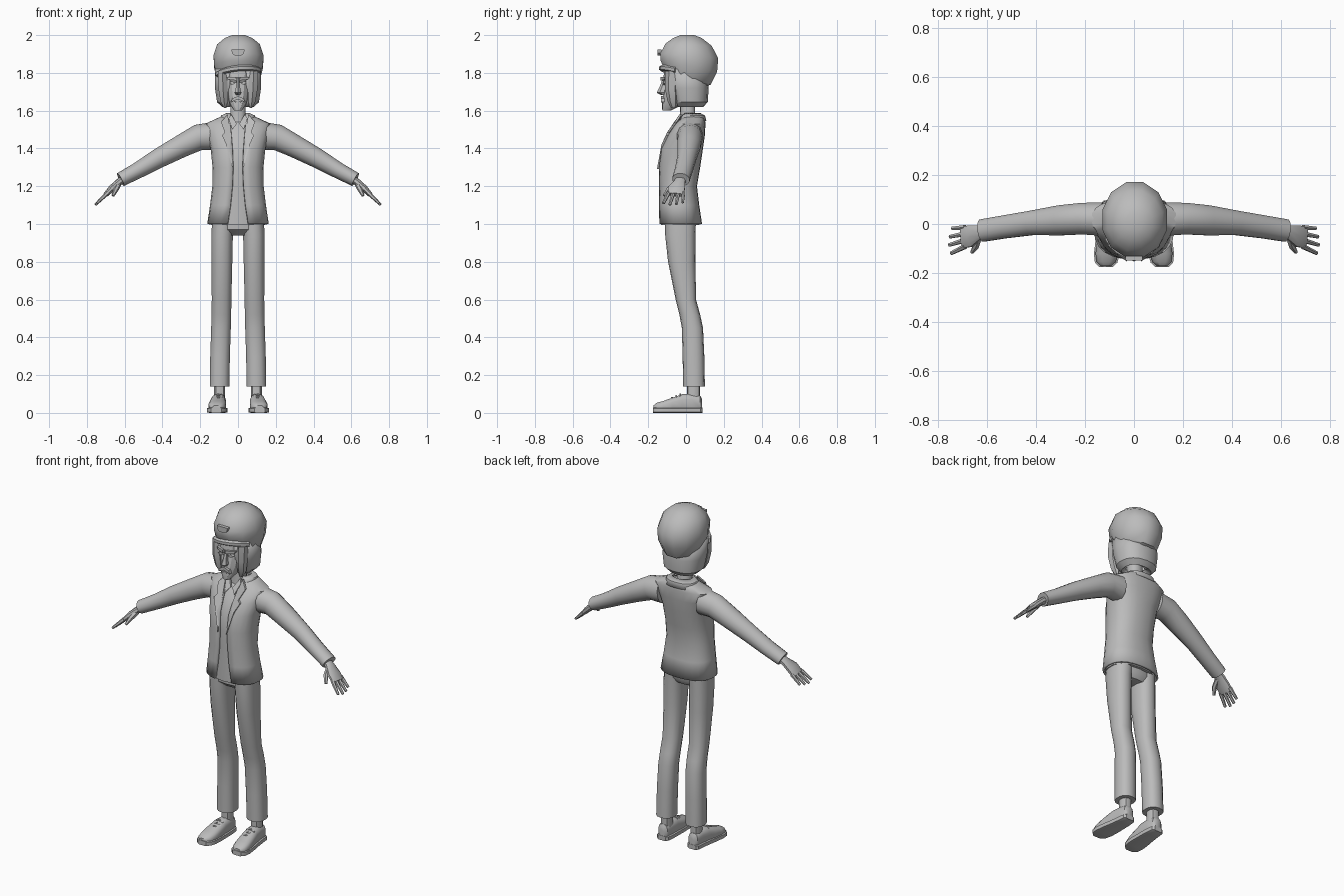
import bpy, bmesh, math
from mathutils import Vector

cube = bpy.data.objects.get("Cube")
if cube:
    bpy.data.objects.remove(cube, do_unlink=True)

grey = bpy.data.materials.new("plain_grey")
grey.use_nodes = True
grey.diffuse_color = (0.5, 0.5, 0.5, 1)
grey.node_tree.nodes["Principled BSDF"].inputs["Base Color"].default_value = (0.5, 0.5, 0.5, 1)


def finish(name, bm, angle=40, thick=0):
    bmesh.ops.recalc_face_normals(bm, faces=bm.faces[:])
    mesh = bpy.data.meshes.new(name)
    bm.to_mesh(mesh)
    bm.free()
    mesh.materials.append(grey)
    ob = bpy.data.objects.new(name, mesh)
    bpy.context.collection.objects.link(ob)
    bpy.ops.object.select_all(action='DESELECT')
    ob.select_set(True)
    bpy.context.view_layer.objects.active = ob
    bpy.ops.object.shade_smooth_by_angle(angle=math.radians(angle))
    if thick:
        mod = ob.modifiers.new("thickness", 'SOLIDIFY')
        mod.thickness = thick
        mod.offset = -1
    return ob


def loft(name, rows, closed=True, angle=40, thick=0):
    """Skin a list of equally long point rings."""
    bm = bmesh.new()
    rings = [[bm.verts.new(p) for p in row] for row in rows]
    n = len(rings[0])
    for a, b in zip(rings, rings[1:]):
        for i in range(n if closed else n - 1):
            j = (i + 1) % n
            bm.faces.new((a[i], a[j], b[j], b[i]))
    if closed:
        bm.faces.new(rings[0])
        bm.faces.new(rings[-1])
    return finish(name, bm, angle, thick)


def power(v, e):
    return math.copysign(abs(v) ** e, v)


def ring(c, u, v, n=14, e=1.0):
    c, u, v = Vector(c), Vector(u), Vector(v)
    ts = [2 * math.pi * (i + .5) / n for i in range(n)]
    return [c + u * power(math.cos(t), e) + v * power(math.sin(t), e) for t in ts]


def level(z, a, front, back, cx=0, n=14, e=.85, slope=0):
    """Horizontal ring between a front and a back depth."""
    r = (back - front) / 2
    return ring((cx, (front + back) / 2, z), (a, 0, 0), (0, r, slope * r), n, e)


def open_level(z, a, front, back, gap, n=22, e=.85):
    """Horizontal ring left open at the front."""
    t0 = math.asin((gap / a) ** (1 / e))
    c, r = (front + back) / 2, (back - front) / 2
    ts = [t0 + (2 * math.pi - 2 * t0) * i / n for i in range(n + 1)]
    return [(a * power(math.sin(t), e), c - r * power(math.cos(t), e), z) for t in ts]


def tube(name, path, n=12, e=1.0, angle=40):
    """Limb along (point, depth radius, height radius)."""
    pts = [Vector(p[0]) for p in path]
    rows = []
    for i, (p, ry, rz) in enumerate(path):
        d = (pts[min(i + 1, len(pts) - 1)] - pts[max(i - 1, 0)]).normalized()
        up = d.cross(Vector((0, 1, 0))).normalized()
        rows.append(ring(p, up.cross(d) * ry, up * rz, n, e))
    return loft(name, rows, angle=angle)


def plate(name, pts, depth=.012):
    """Flat outline given thickness towards the back."""
    bm = bmesh.new()
    f = bm.faces.new([bm.verts.new(p) for p in pts])
    ext = bmesh.ops.extrude_face_region(bm, geom=[f], use_keep_orig=True)
    moved = [g for g in ext["geom"] if isinstance(g, bmesh.types.BMVert)]
    bmesh.ops.translate(bm, vec=(0, depth, 0), verts=moved)
    return finish(name, bm, 20)


# Torso
jacket = [(1.0, .163, -.145, .085, .055), (1.1, .148, -.145, .07, .04),
          (1.2, .136, -.143, .058, .03), (1.3, .135, -.145, .075, .026),
          (1.4, .145, -.135, .09, .03), (1.47, .163, -.1, .1, .035),
          (1.53, .175, -.06, .103, .04), (1.56, .11, -.03, .1, .045),
          (1.58, .065, -.01, .085, .04)]
loft("jacket", [open_level(*r) for r in jacket], False, 50, .012)
loft("shirt", [level(z - .005, a - .016, f + .012, b - .016) for z, a, f, b, g in jacket[:-1]])
loft("neck", [level(z, a, f, b) for z, a, f, b in
              [(1.5, .055, -.04, .07), (1.56, .042, -.03, .05), (1.7, .04, -.035, .045)]])
loft("collar", [open_level(z, a, f, b, .04) for z, a, f, b in
                [(1.545, .105, -.045, .108), (1.575, .088, -.025, .1), (1.588, .06, -.015, .075)]],
     False, 30, .01)
loft("hips", [level(z, a, f, b) for z, a, f, b in
              [(.94, .09, -.075, .03), (.97, .138, -.11, .05), (1.06, .138, -.115, .055)]])

for s, side in ((1, "left"), (-1, "right")):
    # Lapel and shirt collar point
    plate(side + "_lapel", [(s * x, y, z) for x, y, z in
          [(.028, -.154, 1.29), (.062, -.13, 1.42), (.085, -.105, 1.47), (.07, -.1, 1.485),
           (.09, -.06, 1.54), (.055, -.035, 1.58), (.035, -.1, 1.47)]])
    plate(side + "_shirt_collar", [(s * x, y, z) for x, y, z in
          [(.006, -.062, 1.53), (.03, -.08, 1.5), (.05, -.045, 1.56), (.035, -.03, 1.58)]])

    # Sleeve, cuff and hand
    tube(side + "_sleeve", [((s * x, y, z), ry, rz) for x, y, z, ry, rz in
         [(.13, .02, 1.465, .07, .075), (.21, .022, 1.458, .066, .069),
          (.3, .015, 1.412, .063, .06), (.42, .004, 1.348, .051, .052),
          (.53, -.012, 1.284, .048, .043), (.622, -.027, 1.235, .047, .038)]], 14)
    tube(side + "_palm", [((s * x, y, z), ry, rz) for x, y, z, ry, rz in
         [(.6, -.027, 1.24, .027, .022), (.63, -.033, 1.222, .03, .019),
          (.67, -.05, 1.187, .046, .018), (.7, -.055, 1.155, .045, .013)]], 10, .8)
    for i, reach in enumerate((.92, 1.05, 1.0, .85)):
        y = -.092 + .026 * i
        tube(f"{side}_finger_{i + 1}", [((s * (.69 + .062 * k * reach), y + (y + .04) * .3 * k - .012 * k,
             1.165 - .06 * k * reach), .011 - .003 * k, .012 - .005 * k) for k in (0, .5, 1)], 6)
    tube(side + "_thumb", [((s * x, y, z), r, r) for x, y, z, r in
         [(.632, -.05, 1.21, .014), (.645, -.09, 1.185, .014), (.662, -.115, 1.15, .008)]], 6)

    # Trouser leg and ankle
    loft(side + "_trouser_leg", [level(z, a, f, b, s * x) for z, x, a, f, b in
         [(.14, .0975, .053, -.015, .1), (.3, .095, .053, -.018, .097),
          (.45, .09, .053, -.022, .09), (.52, .088, .053, -.035, .075),
          (.6, .087, .053, -.055, .053), (.8, .085, .056, -.095, .05),
          (.94, .084, .058, -.11, .05), (1.03, .078, .06, -.112, .053)]])
    loft(side + "_ankle", [level(z, .03, .005, .075, s * .097, 10) for z in (.06, .16)])

    # Shoe with sole and laces
    shoe = [(.085, .1, .022, .075), (.075, .1, .034, .092), (.03, .1, .039, .102),
            (-.02, .103, .043, .1), (-.07, .107, .048, .082), (-.12, .111, .05, .064),
            (-.155, .114, .043, .054), (-.172, .115, .024, .04)]
    loft(side + "_shoe", [ring((s * x, y, h / 2), (a - .003, 0, 0), (0, 0, h / 2), 12, .7)
                          for y, x, a, h in shoe])
    loft(side + "_sole", [ring((s * x, y * 1.02, .014), (a + .004, 0, 0), (0, 0, .014), 8, .3)
                          for y, x, a, h in shoe])
    for i in range(3):
        y, z = -.03 - .022 * i, .099 - .009 * i
        tube(f"{side}_lace_{i + 1}", [((s * (.104 + k * .026), y, z - abs(k) * .012), .005, .005)
                                      for k in (-1, 0, 1)], 6)

    # Eye, brow and side lock of hair
    plate(side + "_eye", [(s * x, -.119, z) for x, z in
          [(.014, 1.744), (.03, 1.737), (.048, 1.746), (.032, 1.757)]], .02)
    plate(side + "_brow", [(s * x, y, z) for x, y, z in
          [(.008, -.135, 1.76), (.055, -.115, 1.765), (.06, -.112, 1.778), (.01, -.135, 1.778)]], .025)
    loft(side + "_side_lock", [level(z, a, f, b, s * x, 6, 1) for z, x, a, f, b in
         [(1.615, .068, .008, -.08, -.05), (1.65, .074, .022, -.098, -.04),
          (1.72, .08, .028, -.112, -.04), (1.81, .082, .028, -.11, -.03)]], angle=25)

# Head and facial features
loft("head", [level(*r) for r in
     [(1.6, .02, -.125, -.08), (1.63, .042, -.128, -.02), (1.67, .055, -.122, .04),
      (1.72, .065, -.114, .06), (1.75, .066, -.106, .07), (1.775, .072, -.12, .07),
      (1.84, .075, -.11, .07)]], angle=25)
loft("nose", [level(z, a, f, -.09, 0, 6, 1) for z, a, f in
     [(1.682, .012, -.13), (1.695, .02, -.155), (1.73, .011, -.138), (1.775, .01, -.122)]], angle=20)
plate("moustache", [(x, -.133, z) for x, z in
      [(-.038, 1.645), (-.03, 1.665), (0, 1.677), (.03, 1.665), (.038, 1.645), (0, 1.66)]], .02)
plate("lower_lip", [(x, -.131, z) for x, z in
      [(-.02, 1.65), (.02, 1.65), (.013, 1.641), (-.013, 1.641)]])

# Bobbed hair
loft("hair", [open_level(z, a, f, b, .04, 14) for z, a, f, b in
     [(1.65, .055, -.03, .06), (1.63, .08, -.05, .088), (1.65, .1, -.065, .104),
      (1.72, .11, -.085, .108), (1.82, .11, -.1, .09)]], False, 30, .012)

# Tall soft hat with a crooked front roll and a badge
loft("hat", [level(z, a, f, b, .003, 12, 1, sl) for z, a, f, b, sl in
     [(1.768, .11, -.112, .1, -.4), (1.785, .12, -.125, .135, -.38), (1.835, .134, -.14, .17, -.2),
      (1.89, .137, -.142, .176, -.08), (1.95, .117, -.112, .14, -.05),
      (1.985, .075, -.07, .085, 0), (2.0, .035, -.03, .045, 0)]], angle=35)
brim = []
for i in range(9):
    t = math.radians(-65 + 130 * i / 8)
    out = Vector((math.sin(t), -math.cos(t), 0))
    z = 1.79 + .035 * math.cos(t) + .012 * math.sin(t)
    brim.append(ring((.12 * out.x, .13 * out.y, z), out * .014, (0, 0, .016), 6))
loft("hat_front_roll", brim, angle=30)
plate("hat_badge", [(x, -.15, z) for x, z in
      [(-.035, 1.925), (.035, 1.925), (.032, 1.905), (.018, 1.892), (-.018, 1.892), (-.032, 1.905)]], .02)
